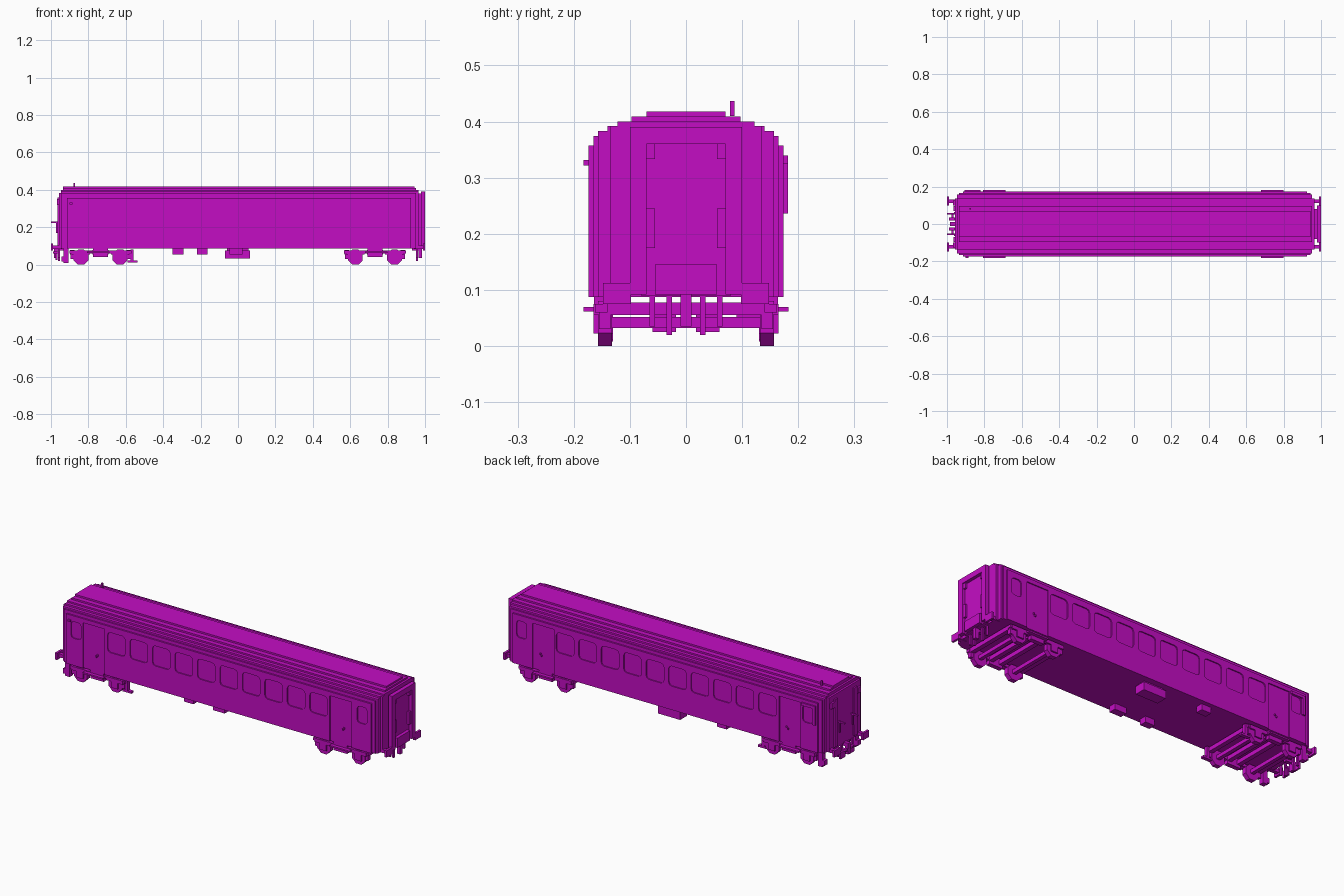
import bpy, bmesh, math

magenta = bpy.data.materials.new("magenta_paint")
magenta.diffuse_color = (0.55, 0.004, 0.55, 1)


def make(name, bm):
    bmesh.ops.recalc_face_normals(bm, faces=bm.faces)
    me = bpy.data.meshes.new(name)
    bm.to_mesh(me)
    bm.free()
    ob = bpy.data.objects.new(name, me)
    bpy.context.collection.objects.link(ob)
    me.materials.append(magenta)
    return ob


def add_prism(bm, pts, axis, a, b):
    """Extrude a 2D outline along x (points are y,z) or y (points are x,z)."""
    place = (lambda p, t: (t, p[0], p[1])) if axis == 'x' else (lambda p, t: (p[0], t, p[1]))
    lo = [bm.verts.new(place(p, a)) for p in pts]
    hi = [bm.verts.new(place(p, b)) for p in pts]
    bm.faces.new(lo)
    bm.faces.new(hi[::-1])
    n = len(pts)
    for i in range(n):
        j = (i + 1) % n
        bm.faces.new((lo[i], hi[i], hi[j], lo[j]))


def add_box(bm, x0, x1, y0, y1, z0, z1):
    add_prism(bm, [(x0, z0), (x1, z0), (x1, z1), (x0, z1)], 'y', y0, y1)


def boxes(name, items, mirror_y=False):
    bm = bmesh.new()
    for x0, x1, y0, y1, z0, z1 in items:
        add_box(bm, x0, x1, y0, y1, z0, z1)
        if mirror_y:
            add_box(bm, x0, x1, -y1, -y0, z0, z1)
    return make(name, bm)


def section(ymax=0.174, ztop=0.418, z0=0.087):
    """Stepped carriage cross-section, narrowed and lowered near the ends."""
    steps = [(0.174, 0.357), (0.165, 0.374), (0.157, 0.383), (0.14, 0.392),
             (0.122, 0.40), (0.097, 0.409), (0.07, 0.418)]
    steps = [(y, min(z, ztop)) for y, z in steps]
    keep, prev = [], z0
    for i, (y, z) in enumerate(steps):
        nxt = steps[i + 1][0] if i + 1 < len(steps) else 0
        if z <= prev or (y > ymax and nxt >= ymax):
            continue
        y = min(y, ymax)
        keep += [(y, prev), (y, z)]
        prev = z
    return keep + [(-y, z) for y, z in reversed(keep)]


def rounded(cx, z0, z1, w, c=0.018):
    """Rounded window outline with stepped-looking chamfers."""
    x0, x1, k = cx - w / 2, cx + w / 2, c * 0.3
    return [(x0 + c, z0), (x1 - c, z0), (x1 - k, z0 + k), (x1, z0 + c), (x1, z1 - c),
            (x1 - k, z1 - k), (x1 - c, z1), (x0 + c, z1), (x0 + k, z1 - k),
            (x0, z1 - c), (x0, z0 + c), (x0 + k, z0 + k)]


# main body with cut windows and doors
bm = bmesh.new()
add_prism(bm, section(), 'x', -0.915, 0.925)
body = make("carriage_body", bm)

bm = bmesh.new()
for s in (-1, 1):
    a, b = sorted((s * 0.168, s * 0.2))
    for i in range(10):
        add_prism(bm, rounded(-0.612 + i * 0.1355, 0.216, 0.325, 0.107), 'y', a, b)
    for cx in (-0.855, 0.87):
        add_prism(bm, rounded(cx, 0.235, 0.326, 0.06, 0.015), 'y', a, b)
    for cx in (-0.748, 0.74):
        add_box(bm, cx - 0.065, cx + 0.065, a, b, 0.07, 0.335)
cutter = make("opening_cutter", bm)
cutter.hide_render = True
cutter.hide_set(True)
cut = body.modifiers.new("openings", 'BOOLEAN')
cut.object = cutter
cut.solver = 'EXACT'

# stepped rounded ends
bm = bmesh.new()
for x0, x1, ym, zt in ((-0.935, -0.915, 0.165, 0.418), (-0.946, -0.935, 0.157, 0.40),
                       (-0.957, -0.946, 0.135, 0.383), (0.925, 0.943, 0.165, 0.418),
                       (0.943, 0.953, 0.157, 0.409), (0.953, 0.965, 0.135, 0.40)):
    add_prism(bm, section(ym, zt), 'x', x0, x1)
make("end_walls", bm)

# door handles, door steps and rails
boxes("door_handles", [(x + d, x + d + 0.008, 0.166, 0.174, z, z + 0.009)
                       for x in (-0.738, 0.748) for d, z in ((0, 0.166), (0.007, 0.174))], True)
boxes("door_steps", [(x - 0.06, x + 0.06, 0.145, 0.183, 0.062, 0.07) for x in (-0.748, 0.74)], True)
boxes("side_signal_box", [(-0.905, -0.888, 0.17, 0.182, 0.236, 0.34),
                          (-0.888, -0.82, 0.17, 0.182, 0.325, 0.34)])
boxes("side_lamp", [(-0.9, -0.885, -0.183, -0.17, 0.322, 0.332)])
boxes("antenna", [(-0.88, -0.871, 0.078, 0.086, 0.41, 0.437)])

# gangway frame and recessed end door at the right end
boxes("gangway_sides", [(0.978, 1.0, 0.07, 0.1, 0.092, 0.39)], True)
boxes("gangway_cross", [(0.978, 1.0, -0.07, 0.07, 0.36, 0.39), (0.978, 1.0, -0.055, 0.055, 0.092, 0.145)])
boxes("gangway_bellows", [(0.96, 0.982, -0.08, 0.08, 0.09, 0.38)])
boxes("gangway_latches", [(0.978, 0.994, 0.055, 0.075, 0.175, 0.245),
                          (0.978, 0.994, 0.055, 0.075, 0.333, 0.36)], True)

# end door, posts and grab bars at the left end
boxes("end_door_posts", [(-0.965, -0.95, 0.07, 0.097, 0.1, 0.36)], True)
boxes("end_lamps", [(-0.967, -0.95, 0.1, 0.125, 0.32, 0.35)], True)
boxes("grab_bars", [(-0.999, -0.95, 0.052, 0.06, 0.222, 0.23),
                    (-0.972, -0.964, 0.052, 0.06, 0.17, 0.23)], True)

# buffers, couplers and hoses
for s, label in ((-1, "left"), (1, "right")):
    def flip(items):
        return [(*sorted((s * i[0], s * i[1])), *i[2:]) for i in items]
    boxes(label + "_buffers", flip([(0.94, 0.99, 0.112, 0.132, 0.085, 0.103),
                                    (0.988, 1.0, 0.098, 0.148, 0.075, 0.112)]), True)
    boxes(label + "_coupler", flip([(0.93, 0.985, -0.01, 0.01, 0.075, 0.095),
                                    (0.965, 0.985, -0.01, 0.01, 0.035, 0.08)]))
    boxes(label + "_hoses", flip([(0.953, 0.963, y, y + 0.01, z, 0.09)
                                  for y, z in ((0.025, 0.02), (0.055, 0.035))]), True)
boxes("left_coupler_links", [(-0.99, -0.955, 0.018, 0.034, 0.06, 0.07),
                             (-0.975, -0.965, 0.018, 0.06, 0.025, 0.06)], True)
boxes("rail_guards", [(-0.932, -0.905, 0.13, 0.157, 0.008, 0.09),
                      (-0.945, -0.932, 0.13, 0.157, 0.018, 0.045)], True)

# bogies: wheels, axles, frames and springs
wheels, axles = bmesh.new(), bmesh.new()
frames = []
for c in (-0.735, 0.732):
    for wx in (c - 0.105, c + 0.105):
        disc = [(wx + 0.043 * math.cos(math.radians(22.5 + 45 * i)),
                 0.04 + 0.0433 * math.sin(math.radians(22.5 + 45 * i))) for i in range(8)]
        for s in (-1, 1):
            add_prism(wheels, disc, 'y', *sorted((s * 0.132, s * 0.157)))
        add_box(axles, wx - 0.01, wx + 0.01, -0.135, 0.135, 0.032, 0.052)
        frames += [(wx - 0.02, wx + 0.02, 0.15, 0.165, 0.022, 0.06),
                   (wx - 0.05, wx + 0.05, 0.15, 0.165, 0.055, 0.075)]
    frames += [(c - 0.165, c + 0.165, 0.14, 0.162, 0.06, 0.075),
               (c - 0.04, c + 0.04, 0.14, 0.164, 0.04, 0.088),
               (c - 0.16, c - 0.145, 0.135, 0.155, 0.03, 0.065),
               (c + 0.145, c + 0.16, 0.135, 0.155, 0.03, 0.065)]
make("wheels", wheels)
make("axles", axles)
boxes("bogie_frames", frames, True)
boxes("bogie_bolsters", [(c + d - 0.012, c + d + 0.012, -0.145, 0.145, 0.055, 0.078)
                         for c in (-0.735, 0.732) for d in (-0.15, -0.03, 0.03, 0.15)])
boxes("track_sensors", [(-0.575, -0.56, 0.13, 0.15, 0.015, 0.08),
                        (-0.59, -0.538, 0.13, 0.15, 0.012, 0.022)], True)

# underfloor equipment
boxes("underfloor_boxes", [(-0.07, 0.065, 0.09, 0.15, 0.032, 0.075), (-0.06, 0.055, 0.1, 0.14, 0.07, 0.09),
                           (-0.35, -0.292, 0.11, 0.15, 0.055, 0.09),
                           (-0.22, -0.164, -0.15, -0.11, 0.055, 0.09),
                           (-0.045, 0.025, -0.15, -0.11, 0.055, 0.09)])
